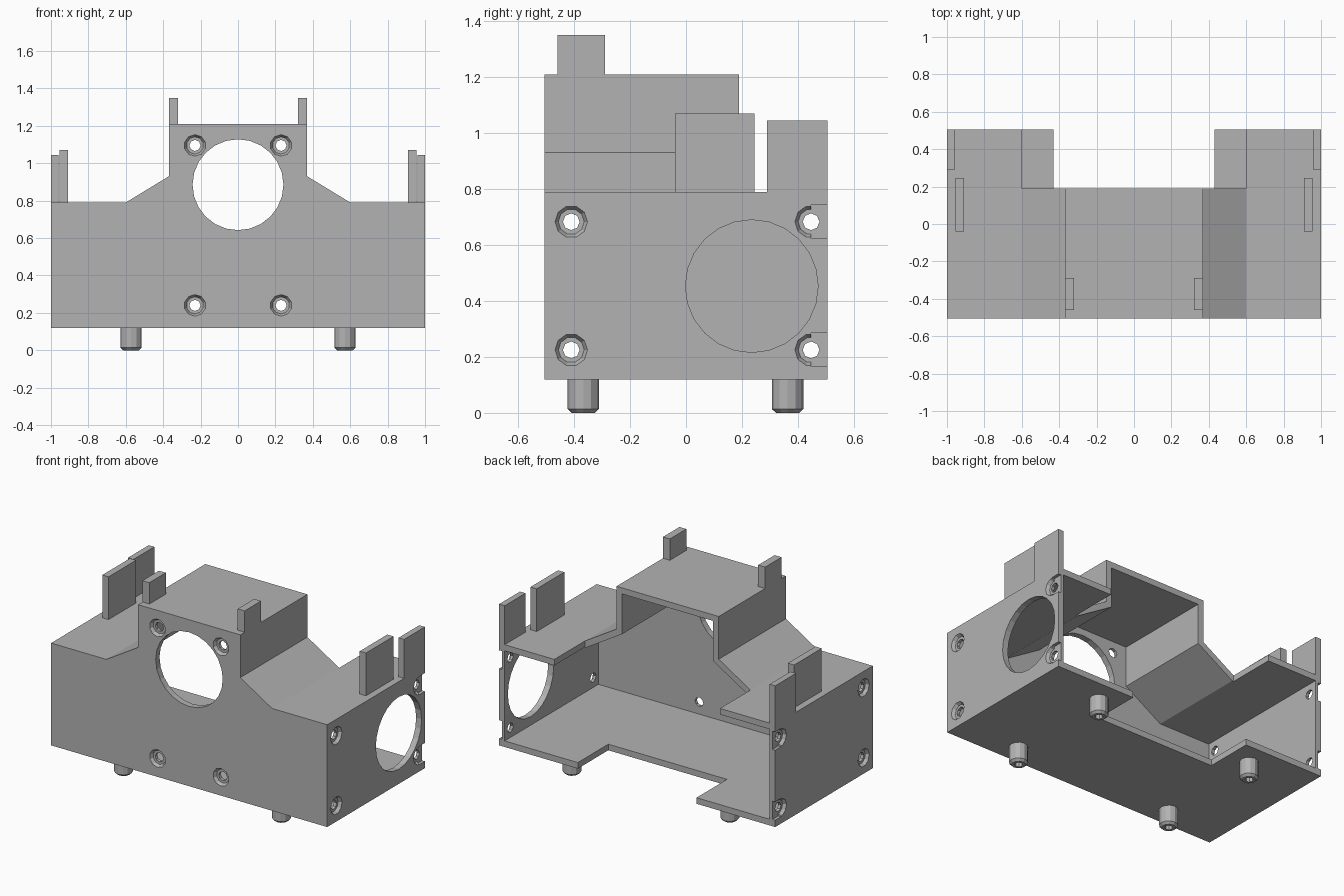
import bpy
import bmesh
from math import pi
from mathutils import Matrix, Vector

default = bpy.data.objects.get("Cube")
if default:
    bpy.data.objects.remove(default, do_unlink=True)

grey = bpy.data.materials.new("plain grey")
grey.use_nodes = True
grey.diffuse_color = (0.45, 0.45, 0.45, 1)
grey.node_tree.nodes["Principled BSDF"].inputs["Base Color"].default_value = grey.diffuse_color

WALL = 0.04
FRONT, BACK, CENTRE_BACK = -0.505, 0.505, 0.19
BASE, SHELF, ROOF = 0.12, 0.79, 1.21


def finish(bm, name):
    bmesh.ops.recalc_face_normals(bm, faces=bm.faces)
    mesh = bpy.data.meshes.new(name)
    bm.to_mesh(mesh)
    bm.free()
    mesh.materials.append(grey)
    obj = bpy.data.objects.new(name, mesh)
    bpy.context.collection.objects.link(obj)
    return obj


def box(name, low, high):
    bm = bmesh.new()
    low, high = Vector(low), Vector(high)
    bmesh.ops.create_cube(bm, size=1)
    bm.transform(Matrix.Translation((low + high) / 2) @ Matrix.Diagonal((high - low).to_4d()))
    return finish(bm, name)


def prism(name, half, y0, y1):
    """Mirror a half outline in x and extrude it along y."""
    bm = bmesh.new()
    outline = half + [(-x, z) for x, z in reversed(half)]
    face = bm.faces.new([bm.verts.new((x, y0, z)) for x, z in outline])
    moved = bmesh.ops.extrude_face_region(bm, geom=[face])["geom"]
    verts = [v for v in moved if isinstance(v, bmesh.types.BMVert)]
    bmesh.ops.translate(bm, verts=verts, vec=(0, y1 - y0, 0))
    return finish(bm, name)


def cone(name, centre, axis, r_low, r_high, length, sides):
    """Cone or cylinder centred on a point; r_low is at the negative end."""
    bm = bmesh.new()
    bmesh.ops.create_cone(bm, cap_ends=True, segments=sides, radius1=r_low,
                          radius2=r_high, depth=length)
    turn = Vector((0, 0, 1)).rotation_difference(Vector(axis)).to_matrix().to_4x4()
    bm.transform(Matrix.Translation(centre) @ turn)
    return finish(bm, name)


def cut(target, cutter):
    cutter.hide_render = True
    mod = target.modifiers.new("cut", "BOOLEAN")
    mod.operation = "DIFFERENCE"
    mod.solver = "EXACT"
    mod.object = cutter
    bpy.context.view_layer.objects.active = target
    bpy.ops.object.modifier_apply(modifier=mod.name)
    bpy.data.objects.remove(cutter, do_unlink=True)


def screw_hole(target, point, outward):
    """Through hole with a tapered recess on the outer face."""
    out = Vector(outward)
    cut(target, cone("hole", point, out, 0.03, 0.03, 0.2, 8))
    cut(target, cone("recess", Vector(point) - out * 0.005, out, 0.046, 0.064, 0.03, 10))


# Housing: a hollow shell, open at the back
housing = prism("housing", [(1, BASE), (1, SHELF), (0.6, SHELF), (0.37, 0.93), (0.37, ROOF)],
                FRONT, BACK)
inner = [(1 - WALL, BASE + WALL), (1 - WALL, SHELF - WALL), (0.59, SHELF - WALL),
         (0.33, 0.907), (0.33, ROOF - WALL)]
cut(housing, prism("cavity", inner, FRONT + WALL, 0.7))
# Rear notches in the roof and the floor
cut(housing, box("roof_notch", (-0.6, CENTRE_BACK, 0.5), (0.6, 0.8, 1.5)))
cut(housing, box("floor_notch", (-0.43, CENTRE_BACK, 0), (0.43, 0.8, 0.5)))

# Large round openings in the front and both sides
cut(housing, cone("front_opening", (0, FRONT, 0.885), (0, 1, 0), 0.243, 0.243, 0.2, 24))
for s in (-1, 1):
    cut(housing, cone("side_opening", (s, 0.235, 0.453), (s, 0, 0), 0.237, 0.237, 0.2, 24))

    # Screw holes; the rear recesses run out to the back edge
    for z in (0.24, 1.095):
        screw_hole(housing, (s * 0.23, FRONT, z), (0, -1, 0))
    for z in (0.225, 0.683):
        for y in (-0.41, 0.447):
            screw_hole(housing, (s, y, z), (s, 0, 0))
        xs = sorted((s * 0.98, s * 1.1))
        cut(housing, box("edge_slot", (xs[0], 0.447, z - 0.06), (xs[1], 0.6, z + 0.06)))

# Upright tabs and hollow feet on both sides
for s, side in ((-1, "right"), (1, "left")):
    for part, x0, x1, y0, y1, z0, z1 in (
            ("roof_tab", 0.32, 0.37, -0.46, -0.29, ROOF, 1.35),
            ("shelf_tab", 0.91, 0.955, -0.04, 0.245, SHELF, 1.07),
            ("rear_tab", 0.96, 1, 0.29, BACK, SHELF, 1.045)):
        xs = sorted((s * x0, s * x1))
        box(side + "_" + part, (xs[0], y0, z0), (xs[1], y1, z1))
    for y, end in ((-0.367, "front"), (0.363, "rear")):
        x = s * 0.572
        foot = cone(f"{end}_{side}_foot", (x, y, BASE / 2), (0, 0, 1), 0.056, 0.056, BASE, 12)
        bm = bmesh.new()
        bm.from_mesh(foot.data)
        rim = [e for e in bm.edges if all(v.co.z < 0.01 for v in e.verts)]
        bmesh.ops.bevel(bm, geom=rim, offset=0.014, segments=1, affect="EDGES")
        bm.to_mesh(foot.data)
        bm.free()
        cut(foot, cone("bore", (x, y, 0.03), (0, 0, 1), 0.025, 0.025, 0.12, 8))
